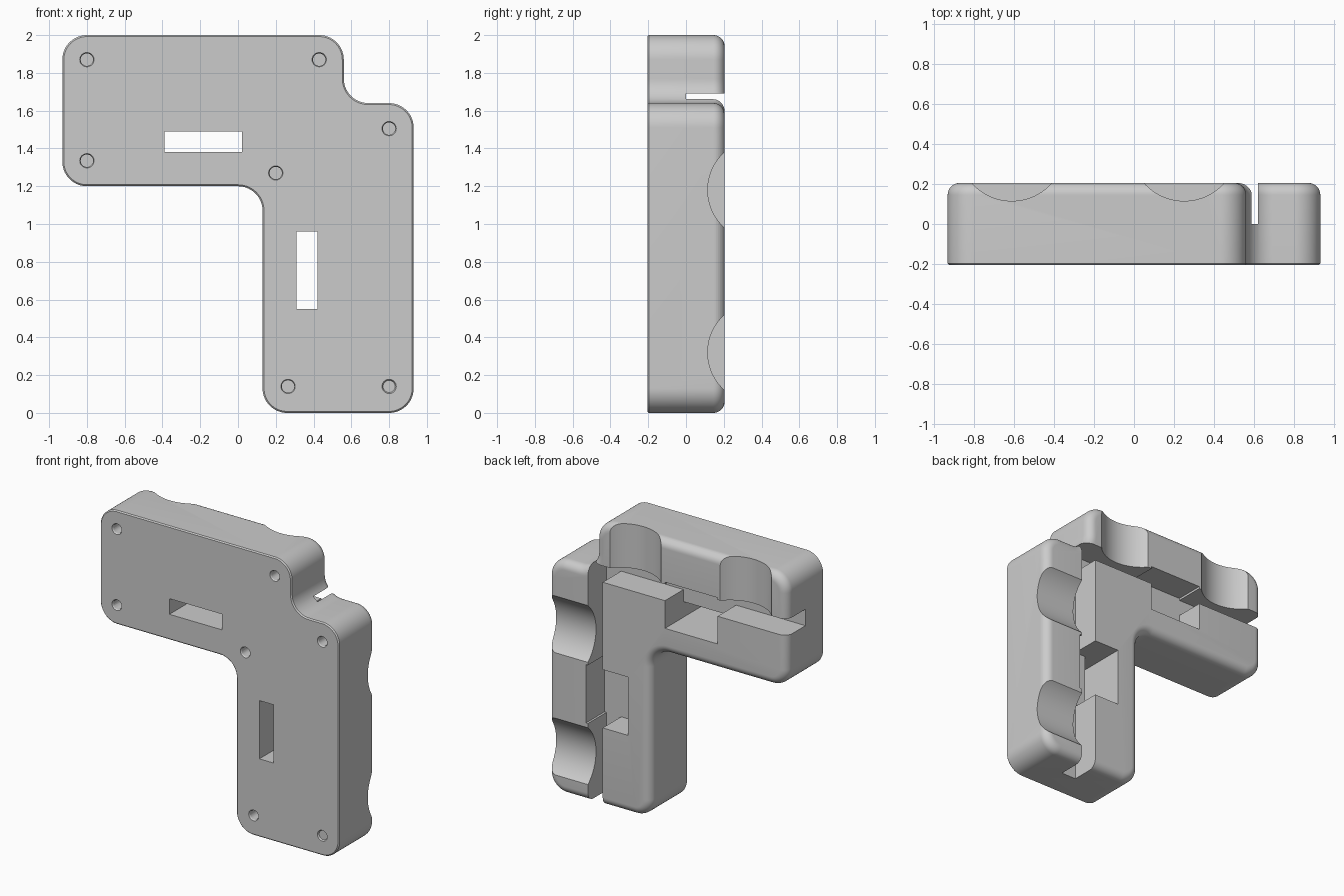
import bpy, bmesh, math
from mathutils import Vector

cube = bpy.data.objects.get("Cube")
if cube:
    bpy.data.objects.remove(cube, do_unlink=True)

FRONT, BACK = -0.205, 0.205
CORNER = 0.13      # outline corner radius
FILLET = 0.06      # rounded back edge
CHAMFER = 0.008    # small front edge break
ARC = 14

grey = bpy.data.materials.new("light_grey")
grey.use_nodes = True
grey.diffuse_color = (0.6, 0.6, 0.6, 1)
grey.node_tree.nodes["Principled BSDF"].inputs["Base Color"].default_value = (0.6, 0.6, 0.6, 1)


def make_object(name, bm):
    bmesh.ops.recalc_face_normals(bm, faces=bm.faces)
    mesh = bpy.data.meshes.new(name)
    bm.to_mesh(mesh)
    bm.free()
    obj = bpy.data.objects.new(name, mesh)
    bpy.context.collection.objects.link(obj)
    mesh.materials.append(grey)
    return obj


# Corner points of the L-shaped outline in x, z (counter-clockwise)
corners = [Vector(p) for p in [(0.13, 0), (0.93, 0), (0.93, 1.64), (0.56, 1.64),
                               (0.56, 2), (-0.93, 2), (-0.93, 1.2), (0.13, 1.2)]]


def outline(inset):
    """Outline with rounded corners, moved inward by inset."""
    pts = []
    for i, c in enumerate(corners):
        into = (c - corners[i - 1]).normalized()
        out = (corners[(i + 1) % len(corners)] - c).normalized()
        convex = into.x * out.y - into.y * out.x > 0
        centre = c + CORNER * (out - into)
        r = CORNER - inset if convex else CORNER + inset
        for k in range(ARC + 1):
            t = math.pi / 2 * k / ARC
            pts.append(centre + r * (-out * math.cos(t) + into * math.sin(t)))
    return pts


# Body: rings lofted from the front edge to the rounded back edge
rings = [(CHAMFER, FRONT), (0, FRONT + CHAMFER)]
for k in range(9):
    t = math.pi / 2 * k / 8
    rings.append((FILLET * (1 - math.cos(t)), BACK - FILLET + FILLET * math.sin(t)))
bm = bmesh.new()
loops = [[bm.verts.new((p.x, y, p.y)) for p in outline(inset)] for inset, y in rings]
for a, b in zip(loops, loops[1:]):
    for i in range(len(a)):
        j = (i + 1) % len(a)
        bm.faces.new((a[i], a[j], b[j], b[i]))
bm.faces.new(loops[0])
bm.faces.new(loops[-1])
body = make_object("bracket_body", bm)


def cut(cutter):
    cutter.hide_render = True
    mod = body.modifiers.new("cut", 'BOOLEAN')
    mod.operation = 'DIFFERENCE'
    mod.solver = 'EXACT'
    mod.object = cutter
    bpy.context.view_layer.objects.active = body
    bpy.ops.object.modifier_apply(modifier=mod.name)
    bpy.data.objects.remove(cutter, do_unlink=True)


def cut_box(x0, x1, y0, y1, z0, z1):
    bm = bmesh.new()
    bmesh.ops.create_cube(bm, size=1)
    for v in bm.verts:
        v.co = ((x0 + x1) / 2 + v.co.x * (x1 - x0),
                (y0 + y1) / 2 + v.co.y * (y1 - y0),
                (z0 + z1) / 2 + v.co.z * (z1 - z0))
    cut(make_object("box_cutter", bm))


def cut_cylinder(centre, axis, radius, length, segments, radius2=None):
    bm = bmesh.new()
    bmesh.ops.create_cone(bm, cap_ends=True, segments=segments, radius1=radius,
                          radius2=radius if radius2 is None else radius2, depth=length)
    rot = Vector((0, 0, 1)).rotation_difference(Vector(axis)).to_matrix()
    for v in bm.verts:
        v.co = rot @ v.co + Vector(centre)
    cut(make_object("round_cutter", bm))


def limb_box(along0, along1, off0, off1, y0, y1):
    """Matching cuts in both limbs; off is measured from the outer edge."""
    cut_box(along0, along1, y0, y1, 2 - off1, 2 - off0)
    shift = 0.57
    cut_box(0.93 - off1, 0.93 - off0, y0, y1, shift - along1 + 0.375 - 0.375, shift - along0)


# Cable groove along each limb
cut_box(-1.1, 0.62, 0.0, 0.4, 1.575, 1.69)
cut_box(0.505, 0.62, 0.0, 0.4, -0.2, 1.69)

# Wide pocket from the back and narrow slot through the front
limb_box(-0.39, 0.02, 0.295, 0.62, 0.0, 0.4)
limb_box(-0.39, 0.02, 0.51, 0.62, -0.4, 0.1)

# Finger scallops across the outer rails
for x in (-0.61, 0.25):
    cut_cylinder((x, 0.382, 1.88), (0, 0, 1), 0.267, 0.5, 96)
for z in (0.32, 1.18):
    cut_cylinder((0.81, 0.382, z), (1, 0, 0), 0.267, 0.5, 96)

# Blind screw holes with a slight countersink
for x, z in [(-0.8, 1.87), (0.43, 1.87), (0.8, 1.505), (-0.8, 1.335),
             (0.2, 1.27), (0.265, 0.14), (0.8, 0.14)]:
    cut_cylinder((x, FRONT, z), (0, 1, 0), 0.033, 0.2, 32)
    cut_cylinder((x, FRONT, z), (0, 1, 0), 0.044, 0.02, 32, 0.032)

# Smooth shading on rounded surfaces, sharp cut edges
bpy.ops.object.select_all(action='DESELECT')
body.select_set(True)
bpy.context.view_layer.objects.active = body
bpy.ops.object.shade_smooth_by_angle(angle=math.radians(30))
